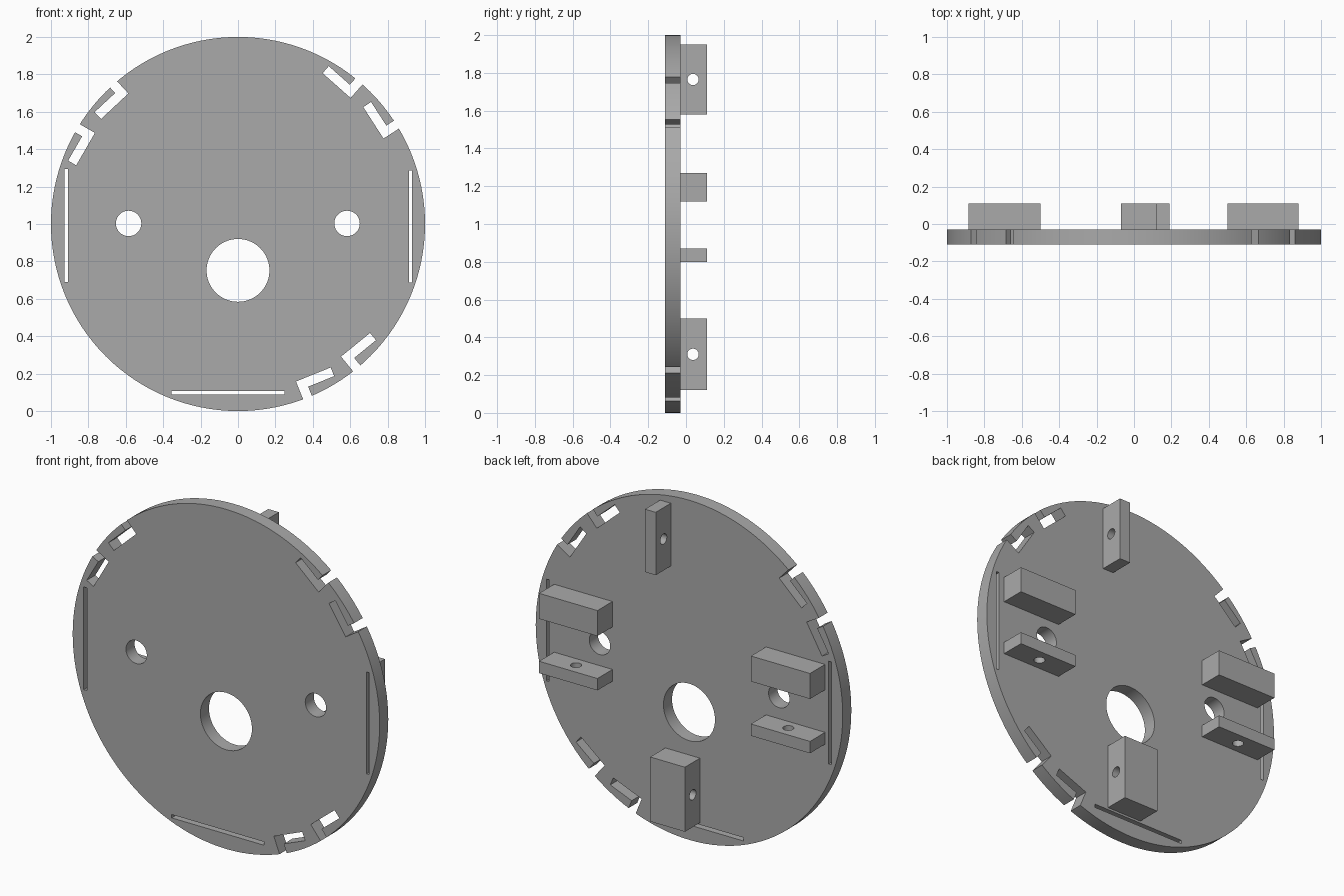
import bpy
import bmesh
from math import radians, pi
from mathutils import Matrix, Vector

if "Cube" in bpy.data.objects:
    bpy.data.objects.remove(bpy.data.objects["Cube"])

GREY = (0.4, 0.4, 0.4, 1)
grey = bpy.data.materials.new("mid_grey")
grey.use_nodes = True
grey.diffuse_color = GREY
grey.node_tree.nodes["Principled BSDF"].inputs["Base Color"].default_value = GREY

FRONT, BACK, TOP = -0.11, -0.03, 0.11   # plate front, plate back, block ends
ROT = {"X": Matrix.Rotation(pi / 2, 4, "Y"), "Y": Matrix.Rotation(pi / 2, 4, "X"), "Z": Matrix()}


def add_cylinder(bm, centre, radius, depth, axis, sides):
    bmesh.ops.create_cone(bm, cap_ends=True, segments=sides, radius1=radius, radius2=radius,
                          depth=depth, matrix=Matrix.Translation(centre) @ ROT[axis])


def add_box(bm, x0, x1, y0, y1, z0, z1):
    centre = ((x0 + x1) / 2, (y0 + y1) / 2, (z0 + z1) / 2)
    size = (x1 - x0, y1 - y0, z1 - z0)
    bmesh.ops.create_cube(bm, size=1, matrix=Matrix.Translation(centre) @ Matrix.Diagonal((*size, 1)))


def add_hook(bm, x, z, angle):
    """L-shaped slot: a body along the angle and an arm running out through the rim."""
    u = Matrix.Rotation(radians(angle), 2) @ Vector((1, 0))
    v = Vector((u.y, -u.x))
    w, length, arm = 0.05, 0.2, 0.2
    outline = [(0, 0), (length, 0), (length, w), (w, w), (w, arm), (0, arm)]
    verts = []
    for a, b in outline:
        p = Vector((x, z)) + u * a + v * b
        verts.append(bm.verts.new((p.x, FRONT - 0.1, p.y)))
    face = bm.faces.new(verts)
    moved = bmesh.ops.extrude_face_region(bm, geom=[face])["geom"]
    bmesh.ops.translate(bm, vec=(0, 0.3, 0), verts=[g for g in moved if isinstance(g, bmesh.types.BMVert)])


def make_object(name, bm):
    bmesh.ops.recalc_face_normals(bm, faces=bm.faces)
    mesh = bpy.data.meshes.new(name)
    bm.to_mesh(mesh)
    bm.free()
    obj = bpy.data.objects.new(name, mesh)
    mesh.materials.append(grey)
    bpy.context.collection.objects.link(obj)
    return obj


def activate(obj):
    bpy.ops.object.select_all(action="DESELECT")
    obj.select_set(True)
    bpy.context.view_layer.objects.active = obj


def cut(obj, cutter_bm):
    cutter = make_object(obj.name + "_cutter", cutter_bm)
    cutter.hide_render = True
    mod = obj.modifiers.new("openings", "BOOLEAN")
    mod.operation, mod.solver, mod.object = "DIFFERENCE", "EXACT", cutter
    activate(obj)
    bpy.ops.object.modifier_apply(modifier=mod.name)
    bpy.data.objects.remove(cutter)
    activate(obj)
    bpy.ops.object.shade_smooth_by_angle(angle=radians(30))


# Round plate
bm = bmesh.new()
add_cylinder(bm, (0, (FRONT + BACK) / 2, 1), 1, BACK - FRONT, "Y", 128)
plate = make_object("round_plate", bm)

# Plate openings: round holes, thin slots, hooked notches
bm = bmesh.new()
for x, z, r in [(0, 0.752, 0.168), (-0.585, 1.003, 0.068), (0.583, 1.003, 0.068)]:
    add_cylinder(bm, (x, -0.07, z), r, 0.3, "Y", 64)
for x0, x1, z0, z1 in [(-0.928, -0.908, 0.69, 1.295), (0.914, 0.931, 0.687, 1.287),
                       (-0.355, 0.248, 0.088, 0.108)]:
    add_box(bm, x0, x1, -0.3, 0.3, z0, z1)
for x, z, angle in [(-0.586, 1.698, 223), (-0.765, 1.487, 240), (0.602, 1.674, 138.5),
                    (0.778, 1.457, 122.8), (0.551, 0.291, 39.2), (0.31, 0.158, 22)]:
    add_hook(bm, x, z, angle)
cut(plate, bm)


# Mounting blocks on the back, some with a pin hole along one axis
def block(name, x0, x1, z0, z1, hole_axis=None):
    body = bmesh.new()
    add_box(body, x0, x1, BACK, TOP, z0, z1)
    obj = make_object(name, body)
    if hole_axis:
        hole = bmesh.new()
        add_cylinder(hole, ((x0 + x1) / 2, 0.037, (z0 + z1) / 2), 0.03, 0.6, hole_axis, 32)
        cut(obj, hole)


for side, x0, x1 in [("left", 0.5, 0.88), ("right", -0.885, -0.5)]:
    block(side + "_thick_block", x0, x1, 1.12, 1.27)
    block(side + "_pin_block", x0, x1, 0.8, 0.87, "Z")
block("top_pin_block", 0.12, 0.19, 1.58, 1.95, "X")
block("bottom_pin_block", -0.07, 0.156, 0.12, 0.5, "X")
